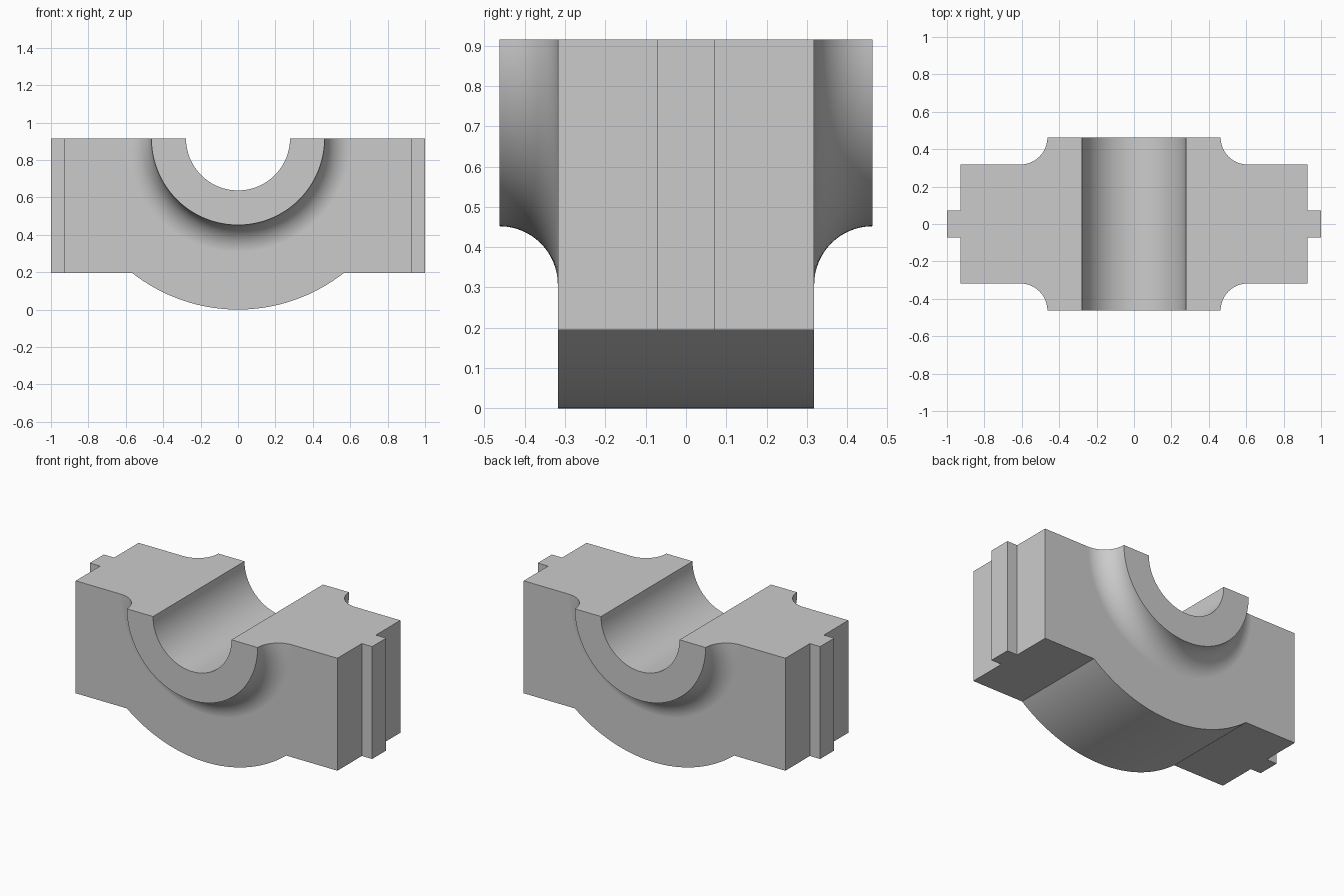
import bpy, bmesh
from math import sin, cos, pi, asin

cube = bpy.data.objects.get("Cube")
if cube:
    bpy.data.objects.remove(cube, do_unlink=True)

TOP, LOW = 0.915, 0.195            # split plane and flange underside
BORE, BOSS, BELLY = 0.278, 0.463, 0.915   # concentric radii
DEPTH, BOSS_Y = 0.318, 0.463       # half depths of body and boss
END, TIP, TONGUE = 0.927, 1.0, 0.071
FILLET = BOSS_Y - DEPTH
SEG, FSEG = 32, 16                 # steps per quarter turn and per fillet

bm = bmesh.new()


def row(points):
    return [bm.verts.new(p) for p in points]


def strip(a, b):
    for i in range(len(a) - 1):
        bm.faces.new((a[i], a[i + 1], b[i + 1], b[i]))


# Boss section (radius, y): fillet, face rim, bore, then the same at the back
front = [(BOSS + FILLET * (1 - sin(t)), -BOSS_Y + FILLET * cos(t))
         for t in (pi / 2 * i / FSEG for i in range(FSEG + 1))]
front = [(r, y) for r, y in front] + [(BORE, -BOSS_Y)]
section = front + [(r, -y) for r, y in reversed(front)]

# Quarter turn of the boss and bore, from straight down to the split plane
rings = []
for i in range(SEG + 1):
    a = pi / 2 * i / SEG
    rings.append(row((r * sin(a), y, TOP - r * cos(a)) for r, y in section))
for a, b in zip(rings, rings[1:]):
    strip(a, b)

# Curved belly under the body
reach = asin((BELLY ** 2 - (TOP - LOW) ** 2) ** 0.5 / BELLY)
arc = [reach * i / SEG for i in range(SEG + 1)]
belly_front, belly_back = (
    row((BELLY * sin(a), y, TOP - BELLY * cos(a)) for a in arc)
    for y in (-DEPTH, DEPTH))
strip(belly_front, belly_back)

# Flange end with its locating tongue
plan = [(END, -DEPTH), (END, -TONGUE), (TIP, -TONGUE),
        (TIP, TONGUE), (END, TONGUE), (END, DEPTH)]
end_low = row((x, y, LOW) for x, y in plan)
end_top = row((x, y, TOP) for x, y in plan)
strip(end_low, end_top)

# Flat underside, split plane, front and back
bm.faces.new(end_low + [belly_back[-1], belly_front[-1]])
bm.faces.new(end_top + rings[-1][::-1])
for belly, k in ((belly_front, 0), (belly_back, -1)):
    bm.faces.new(belly + [end_low[k], end_top[k]] + [r[k] for r in reversed(rings)])

# Mirror to the other side and close up
bmesh.ops.mirror(bm, geom=bm.verts[:] + bm.edges[:] + bm.faces[:],
                 axis='X', merge_dist=0.0001)
bmesh.ops.remove_doubles(bm, verts=bm.verts[:], dist=0.0001)
bmesh.ops.recalc_face_normals(bm, faces=bm.faces[:])

mesh = bpy.data.meshes.new("bearing_cap")
bm.to_mesh(mesh)
bm.free()
cap = bpy.data.objects.new("bearing_cap", mesh)
bpy.context.collection.objects.link(cap)

grey = bpy.data.materials.new("plain_grey")
grey.use_nodes = True
colour = (0.6, 0.6, 0.6, 1)
grey.diffuse_color = colour
grey.node_tree.nodes["Principled BSDF"].inputs["Base Color"].default_value = colour
mesh.materials.append(grey)

# Smooth curves, crisp edges, flat large faces
bpy.ops.object.select_all(action='DESELECT')
cap.select_set(True)
bpy.context.view_layer.objects.active = cap
bpy.ops.object.shade_smooth_by_angle(angle=pi / 6)
weighted = cap.modifiers.new("weighted_normals", 'WEIGHTED_NORMAL')
weighted.keep_sharp = True
